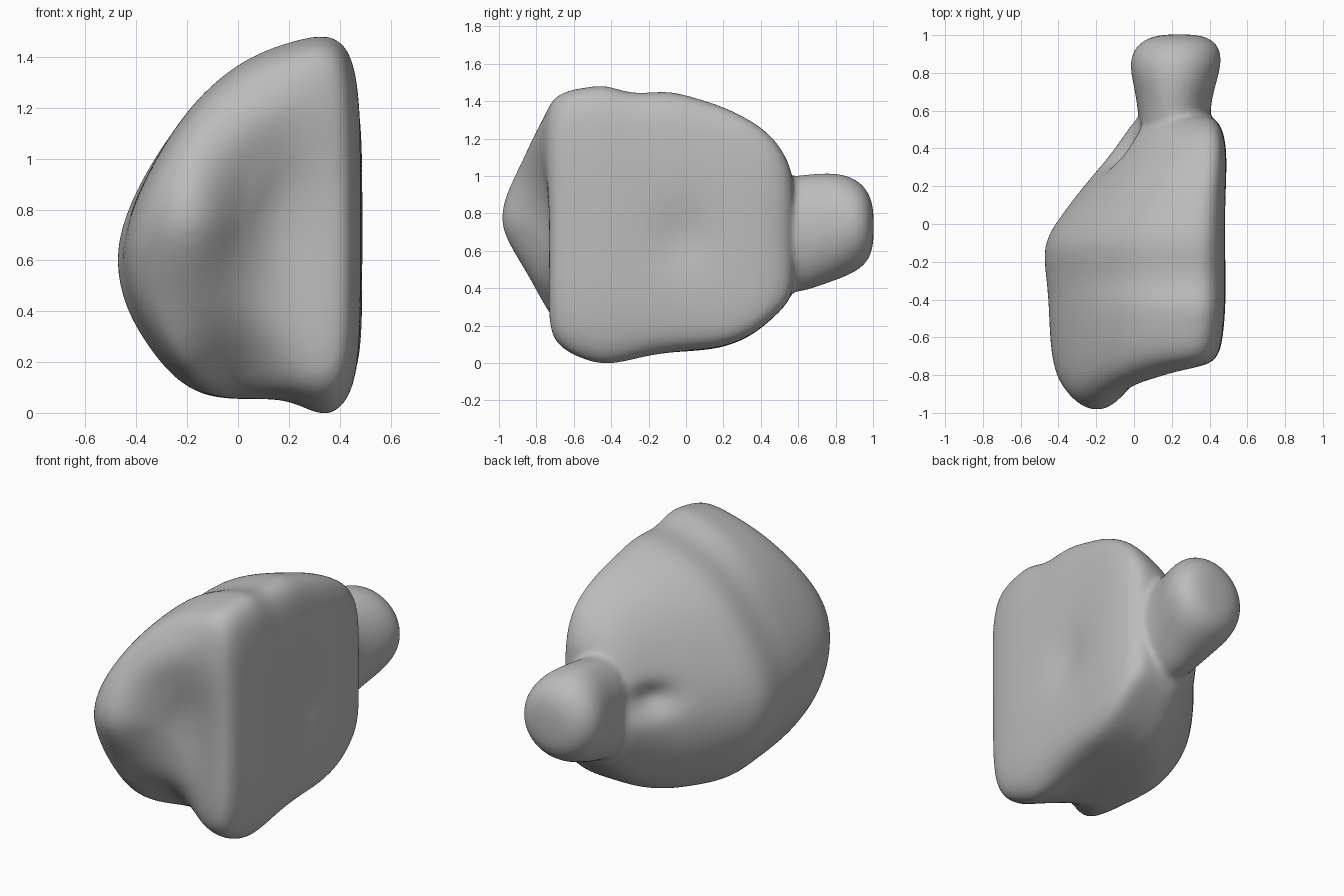
import bpy, bmesh, math
from mathutils import Vector

cube = bpy.data.objects.get("Cube")
if cube:
    bpy.data.objects.remove(cube, do_unlink=True)

grey = bpy.data.materials.new("stone grey")
grey.use_nodes = True
grey.diffuse_color = (0.5, 0.5, 0.5, 1)
grey.node_tree.nodes["Principled BSDF"].inputs["Base Color"].default_value = (0.5, 0.5, 0.5, 1)

# Half-round cross-section, as (x, z), flat on the +x side
SECTION = [(.48, .75), (.48, 1), (.475, 1.22), (.45, 1.4), (.37, 1.49), (.2, 1.455),
           (0, 1.385), (-.2, 1.22), (-.35, 1), (-.45, .8), (-.49, .62), (-.45, .43),
           (-.36, .28), (-.26, .15), (-.12, .065), (.1, .07), (.3, .07), (.43, .09),
           (.475, .22), (.48, .5)]
# Body slices from front to back: y, left edge, right edge, bottom, top
SLICES = [(-.42, -.455, .475, .065, 1.49), (-.28, -.468, .475, .065, 1.435),
          (-.1, -.49, .475, .065, 1.465), (.05, -.385, .475, .075, 1.42),
          (.2, -.27, .48, .09, 1.375), (.35, -.14, .485, .15, 1.3),
          (.47, -.06, .475, .25, 1.21), (.55, 0, .44, .33, 1.08), (.585, .05, .38, .42, .95)]
# Rings closing the front: scale, distance behind the front surface
FRONT = [(.12, 0), (.35, 0), (.6, 0), (.8, 0), (.91, .03), (.965, .11), (.99, .24)]
# Rings of the back knob: y, centre x, radius x, centre z, radius z
KNOB = [(.36, .21, .2, .68, .3), (.6, .21, .185, .685, .315), (.75, .215, .22, .722, .295),
        (.86, .22, .245, .735, .27), (.94, .23, .22, .735, .225), (.985, .235, .165, .73, .165),
        (1.005, .24, .08, .73, .08)]
SWELL = 1.02  # makes up for the rounding of the loops


def bump(co, centre, radii):
    return math.exp(-sum(((a - b) / r) ** 2 for a, b, r in zip(co, centre, radii)))


def slice_points(y, x0, x1, z0, z1):
    mid = Vector(((x0 + x1) / 2, y, (z0 + z1) / 2))
    pts = []
    for sx, sz in SECTION:
        p = Vector((x1 - (.48 - sx) / .97 * (x1 - x0), y,
                    z0 + (sz - .065) / 1.425 * (z1 - z0)))
        pts.append(mid + (p - mid) * SWELL)
    return pts


def front_points(rim, scale, back):
    # The front has a beak, a brow running from it and a shallow bowl
    pts = []
    for p in rim:
        x, z = p.x * scale, .72 + (p.z - .72) * scale
        y = -.74 - .27 * bump((x, z), (-.2, .78), (.23, .33))
        y += .05 * bump((x, z), (.13, .7), (.16, .3)) - .09 * bump((x, z), (.08, 1.13), (.22, .16))
        pts.append(Vector((x, y + back, z)))
    return pts


def knob_ring(y, cx, rx, cz, rz):
    angles = [math.tau * i / 20 for i in range(20)]
    return [Vector((cx + rx * SWELL * math.cos(a), y, cz + rz * SWELL * math.sin(a)))
            for a in angles]


def loft(bm, loops):
    rings = [[bm.verts.new(p) for p in loop] for loop in loops]
    for a, b in zip(rings, rings[1:]):
        for i in range(len(a)):
            j = (i + 1) % len(a)
            bm.faces.new((a[i], a[j], b[j], b[i]))
    bm.faces.new(rings[0])
    bm.faces.new(rings[-1])


# Body lofted from front to back, and the knob behind it
bm = bmesh.new()
body = [slice_points(*s) for s in SLICES]
loft(bm, [front_points(body[0], *f) for f in FRONT] + body)
loft(bm, [knob_ring(*k) for k in KNOB])
bmesh.ops.recalc_face_normals(bm, faces=bm.faces)
base = bpy.data.meshes.new("lump_base")
bm.to_mesh(base)
bm.free()
lump = bpy.data.objects.new("lump", base)
bpy.context.collection.objects.link(lump)
lump.modifiers.new("round", 'SUBSURF').levels = 3

# Fuse both into one skin
fuse = lump.modifiers.new("fuse", 'REMESH')
fuse.mode = 'VOXEL'
fuse.voxel_size = .018
lump.modifiers.new("soften", 'SMOOTH').iterations = 6
graph = bpy.context.evaluated_depsgraph_get()
mesh = bpy.data.meshes.new_from_object(lump.evaluated_get(graph))
lump.modifiers.clear()
lump.data = mesh

# Hollows and swellings: centre, radii, push
SHAPING = [((0, -.75, .05), (.19, .3, .24), (0, .22, 0)),           # recess under the front
           ((.36, -.45, .05), (.13, .25, .15), (0, 0, -.07)),       # foot below the flat side
           ((.48, -.02, .67), (.1, .16, .18), (-.03, 0, 0)),        # dimple in the flat side
           ((-.07, .42, .74), (.14, .14, .09), (.05, -.04, 0))]     # groove beside the knob
for v in mesh.vertices:
    co = v.co.copy()
    for centre, radii, push in SHAPING:
        v.co += Vector(push) * bump(co, centre, radii)

mesh.materials.clear()
mesh.materials.append(grey)
for p in mesh.polygons:
    p.use_smooth = True
    p.material_index = 0
